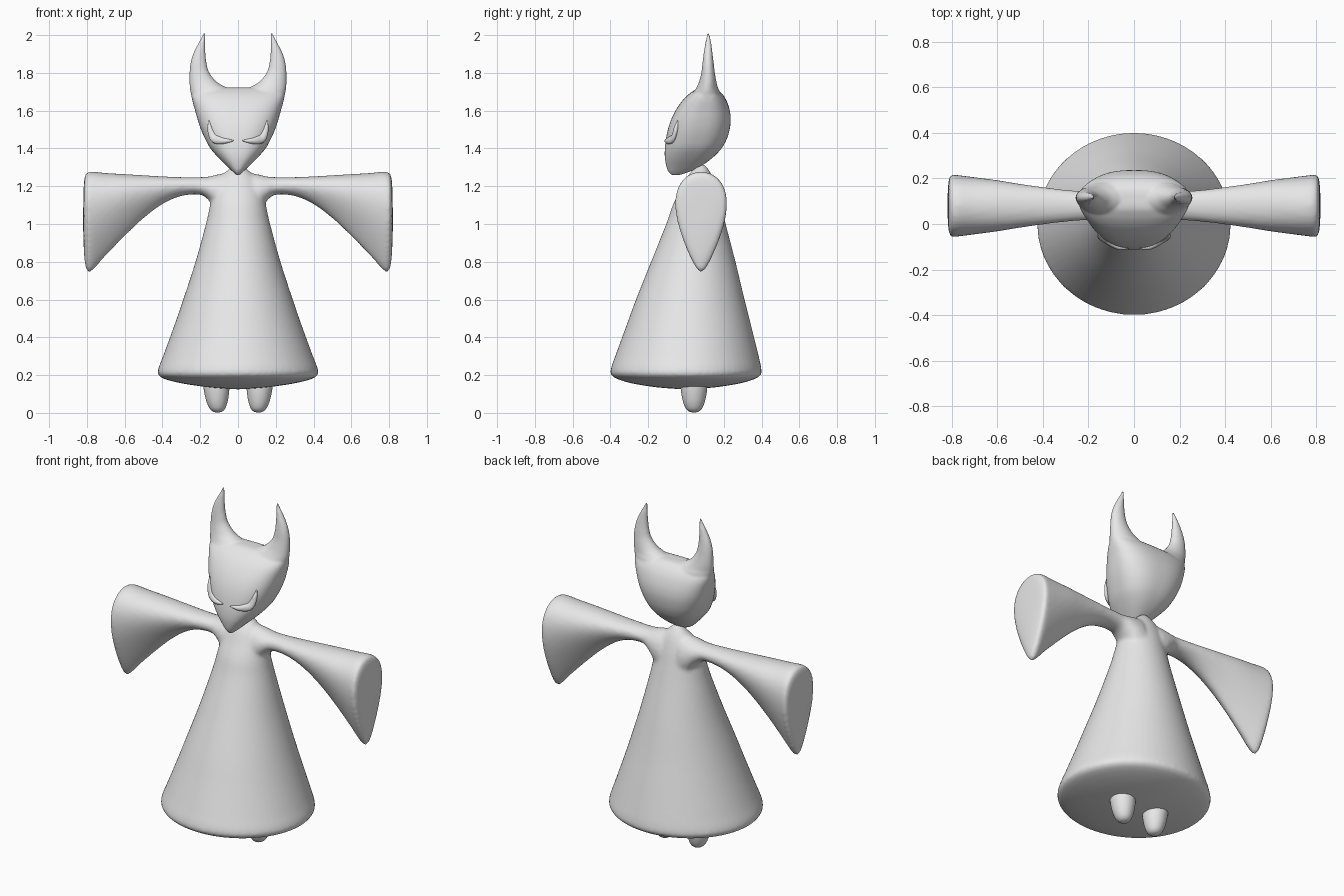
import bpy, bmesh, math
from mathutils import Vector

if "Cube" in bpy.data.objects:
    bpy.data.objects.remove(bpy.data.objects["Cube"])

grey = bpy.data.materials.new("plain_grey")
grey.diffuse_color = (0.8, 0.8, 0.8, 1)
grey.use_nodes = True
grey.node_tree.nodes["Principled BSDF"].inputs["Base Color"].default_value = grey.diffuse_color


def spline(keys, sub=5):
    """Catmull-Rom interpolation of section tuples."""
    out = []
    for i in range(len(keys) - 1):
        a, b, c, d = (keys[max(i - 1, 0)], keys[i], keys[i + 1],
                      keys[min(i + 2, len(keys) - 1)])
        for s in range(sub):
            t = s / sub
            out.append(tuple(0.5 * (2 * q + (r - p) * t + (2 * p - 5 * q + 4 * r - w) * t * t
                                    + (3 * q - p - 3 * r + w) * t ** 3)
                             for p, q, r, w in zip(a, b, c, d)))
    return out + [keys[-1]]


def loft(bm, keys, ring, sides=48, sign=1):
    """Skin closed rings built from interpolated sections, capped at both ends."""
    rows = []
    for k in spline(keys):
        pts = (ring(k, 2 * math.pi * j / sides) for j in range(sides))
        rows.append([bm.verts.new((sign * x, y, z)) for x, y, z in pts])
    for a, b in zip(rows, rows[1:]):
        for j in range(sides):
            n = (j + 1) % sides
            bm.faces.new((a[j], a[n], b[n], b[j]))
    bm.faces.new(rows[0])
    bm.faces.new(rows[-1])


def finish(bm, name, voxel=0, smooth=0):
    bmesh.ops.recalc_face_normals(bm, faces=bm.faces)
    for f in bm.faces:
        f.smooth = True
    me = bpy.data.meshes.new(name)
    bm.to_mesh(me)
    bm.free()
    me.materials.append(grey)
    ob = bpy.data.objects.new(name, me)
    bpy.context.collection.objects.link(ob)
    if voxel:
        # Fuse overlapping parts and soften the joins
        m = ob.modifiers.new("fuse", 'REMESH')
        m.mode, m.voxel_size, m.use_smooth_shade = 'VOXEL', voxel, True
        m = ob.modifiers.new("soften", 'SMOOTH')
        m.factor, m.iterations = 0.5, smooth
    return ob


def power(v, e):
    return math.copysign(abs(v) ** e, v)


def robe_ring(k, t):
    z, hw, yf, yb = k
    return hw * math.cos(t), (yf + yb) / 2 + (yb - yf) / 2 * math.sin(t), z


def head_ring(k, t):
    # Boxy oval, widest a little behind the middle
    z, hw, yf, yb = k
    mid = yf + (yb - yf) * 0.55
    s = power(math.sin(t), 0.8)
    return hw * power(math.cos(t), 0.8), mid + s * (yb - mid if s > 0 else mid - yf), z


def sleeve_ring(k, t):
    # Teardrop: round on top, narrowing downward
    x, zb, zt, ry, taper = k
    u = math.sin(t)
    return x, 0.08 + ry * math.cos(t) * (1 + taper * u), (zb + zt) / 2 + (zt - zb) / 2 * u


def horn_ring(k, t):
    z, xc, rx, yc, ry = k
    return xc + rx * math.cos(t), yc + ry * math.sin(t), z


# Robe with domed underside, and flared sleeves
bm = bmesh.new()
loft(bm, [(.125, .02, -.02, .02), (.135, .15, -.15, .15), (.155, .29, -.28, .28),
          (.18, .39, -.365, .365), (.205, .424, -.398, .398), (.24, .42, -.396, .398),
          (.3, .397, -.375, .385), (.45, .342, -.32, .348), (.6, .29, -.265, .31),
          (.8, .225, -.185, .262), (1.0, .17, -.105, .21), (1.1, .148, -.07, .185),
          (1.18, .13, -.03, .165), (1.24, .1, 0, .145), (1.28, .06, .03, .125),
          (1.315, .02, .06, .10)], robe_ring, 64)
for s in (1, -1):
    loft(bm, [(.06, 1.0, 1.27, .09, 0), (.11, 1.06, 1.262, .085, 0), (.15, 1.12, 1.252, .075, 0),
              (.2, 1.155, 1.248, .064, 0), (.3, 1.148, 1.248, .07, .1), (.4, 1.105, 1.252, .08, .25),
              (.5, 1.03, 1.258, .09, .4), (.6, .935, 1.264, .102, .5), (.7, .832, 1.27, .114, .5),
              (.77, .755, 1.277, .122, .5), (.797, .75, 1.272, .124, .5), (.81, .79, 1.255, .116, .5),
              (.817, .88, 1.19, .08, .4), (.82, .99, 1.04, .02, 0)], sleeve_ring, 48, s)
finish(bm, "robe_and_sleeves", 0.011, 5)

# Head with pointed chin and a pair of horns
bm = bmesh.new()
loft(bm, [(1.258, .006, -.075, -.035), (1.275, .026, -.092, .015), (1.3, .052, -.103, .07),
          (1.35, .103, -.112, .14), (1.4, .146, -.112, .188), (1.45, .174, -.106, .216),
          (1.5, .196, -.096, .231), (1.55, .213, -.08, .237), (1.6, .227, -.056, .232),
          (1.65, .241, -.022, .216), (1.685, .246, .012, .195), (1.705, .235, .04, .175),
          (1.718, .2, .065, .155), (1.722, .1, .09, .13)], head_ring, 64)
for s in (1, -1):
    loft(bm, [(1.58, .11, .08, .1, .04), (1.64, .12, .115, .105, .07), (1.69, .13, .12, .11, .072),
              (1.72, .155, .1, .112, .058), (1.75, .183, .074, .115, .047), (1.8, .204, .053, .117, .036),
              (1.85, .209, .043, .117, .03), (1.9, .205, .033, .117, .024), (1.95, .194, .02, .118, .017),
              (1.985, .184, .01, .118, .011), (2.01, .178, .006, .118, .006)], horn_ring, 32, s)
head = finish(bm, "head_and_horns", 0.007, 5)

# Slanted eyes: tapered curved ridges resting on the face
bpy.context.view_layer.update()
deps = bpy.context.evaluated_depsgraph_get()
path = spline([(.025, 1.442, .003), (.055, 1.44, .011), (.09, 1.441, .018), (.123, 1.452, .023),
               (.142, 1.485, .018), (.151, 1.52, .010), (.154, 1.547, .003)])
for s, side in ((1, "right"), (-1, "left")):
    pts = []
    for x, z, r in path:
        hit, loc, _, _ = head.ray_cast(Vector((s * x, -1, z)), Vector((0, 1, 0)), depsgraph=deps)
        pts.append((Vector((s * x, loc.y if hit else -.06, z)), r))
    bm = bmesh.new()
    rows = []
    for i, (p, r) in enumerate(pts):
        d = (pts[min(i + 1, len(pts) - 1)][0] - pts[max(i - 1, 0)][0]).normalized()
        out = Vector((0, -1, 0))
        out = (out - d * out.dot(d)).normalized()
        up = d.cross(out)
        rows.append([bm.verts.new(p + up * r * math.cos(a) + out * min(r, .013) * math.sin(a))
                     for a in (math.pi * j / 8 for j in range(16))])
    for a, b in zip(rows, rows[1:]):
        for j in range(16):
            bm.faces.new((a[j], a[(j + 1) % 16], b[(j + 1) % 16], b[j]))
    bm.faces.new(rows[0])
    bm.faces.new(rows[-1])
    finish(bm, side + "_eye")

# Rounded stubby feet
for s, side in ((1, "right"), (-1, "left")):
    bm = bmesh.new()
    loft(bm, [(.002, .108, .008, .042, .008), (.008, .108, .026, .042, .027), (.025, .109, .042, .042, .044),
              (.06, .111, .056, .042, .058), (.11, .113, .066, .042, .068), (.16, .115, .07, .042, .072),
              (.2, .115, .07, .042, .072)], horn_ring, 32, s)
    finish(bm, side + "_foot")
